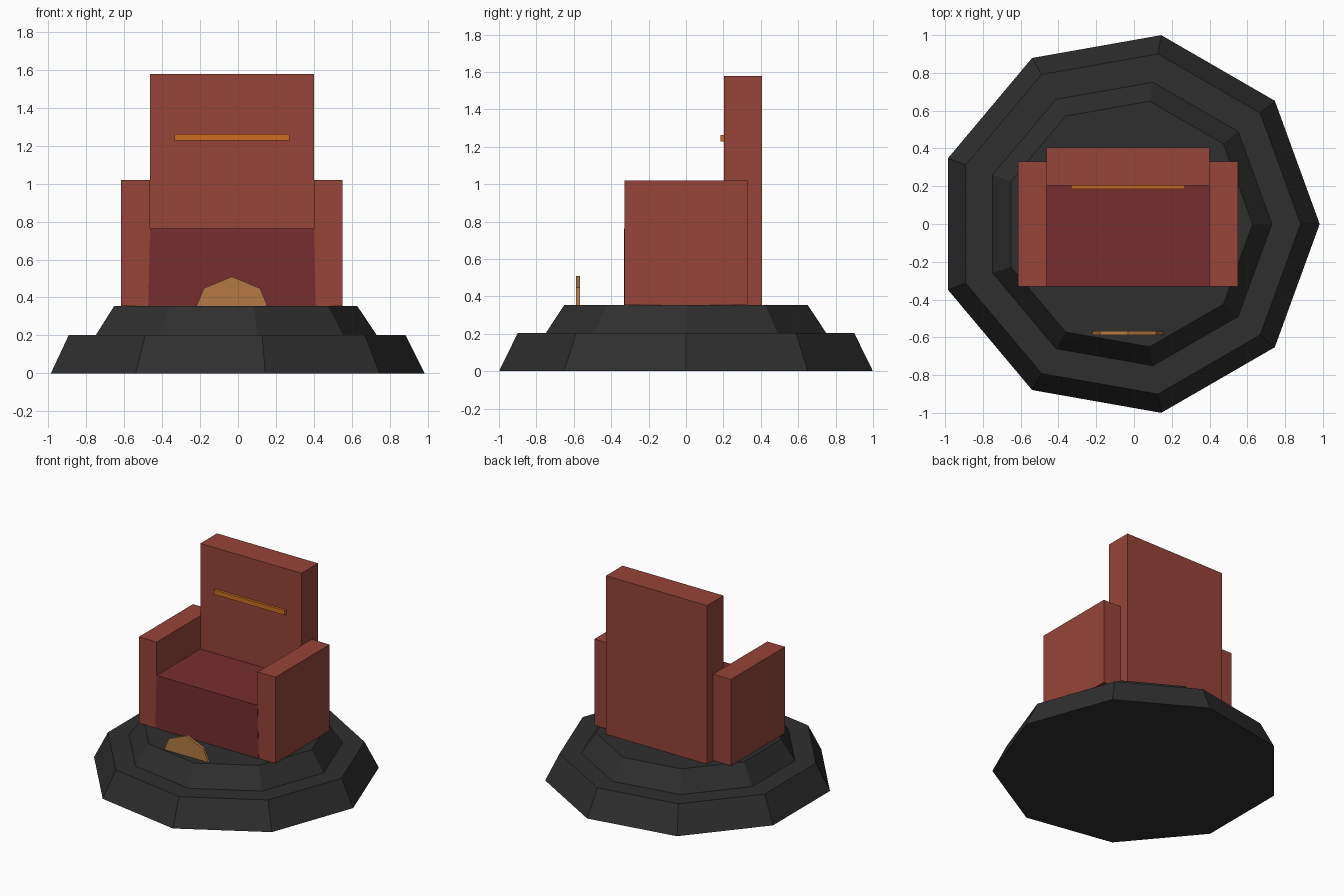
import bpy, bmesh, math

if "Cube" in bpy.data.objects:
    bpy.data.objects.remove(bpy.data.objects["Cube"], do_unlink=True)

CX = -0.032      # shared centre line of base and chair
DECK = 0.355     # top of the upper step


def material(name, r, g, b):
    m = bpy.data.materials.new(name)
    m.use_nodes = True
    m.diffuse_color = (r, g, b, 1)
    m.node_tree.nodes["Principled BSDF"].inputs["Base Color"].default_value = (r, g, b, 1)
    return m


stone = material("dark stone", 0.028, 0.028, 0.028)
red = material("brick red", 0.305, 0.058, 0.04)
maroon = material("maroon cushion", 0.185, 0.027, 0.03)
orange = material("orange trim", 0.6, 0.155, 0.015)
bronze = material("tan bronze", 0.46, 0.195, 0.056)


def finish(name, bm, mat):
    bmesh.ops.recalc_face_normals(bm, faces=bm.faces)
    mesh = bpy.data.meshes.new(name)
    bm.to_mesh(mesh)
    bm.free()
    mesh.materials.append(mat)
    obj = bpy.data.objects.new(name, mesh)
    bpy.context.collection.objects.link(obj)
    return obj


def box(name, mat, x0, x1, y0, y1, z0, z1, flare=0.0):
    """Box between limits (x from the centre line), optionally wider at the bottom."""
    bm = bmesh.new()
    bmesh.ops.create_cube(bm, size=1)
    for v in bm.verts:
        side = math.copysign(1, v.co.x)
        low = v.co.z < 0
        v.co.x = CX + (x1 if side > 0 else x0) + (side * flare if low else 0)
        v.co.y = y1 if v.co.y > 0 else y0
        v.co.z = z0 if low else z1
    return finish(name, bm, mat)


def step(name, r_low, r_high, z0, z1):
    """Nine-sided tapered step with a corner pointing to +x."""
    bm = bmesh.new()
    rings = []
    for r, z in ((r_low, z0), (r_high, z1)):
        angles = [math.tau * i / 9 for i in range(9)]
        rings.append([bm.verts.new((CX + r * math.cos(a), r * math.sin(a), z)) for a in angles])
    low, high = rings
    bm.faces.new(low)
    bm.faces.new(high)
    for i in range(9):
        j = (i + 1) % 9
        bm.faces.new((low[i], low[j], high[j], high[i]))
    return finish(name, bm, stone)


# Stepped base
step("lower_step", 1.015, 0.914, 0, 0.203)
step("upper_step", 0.762, 0.66, 0.203, DECK)

# Chair
box("backrest", red, -0.431, 0.431, 0.203, 0.405, DECK, 1.578)
box("seat", maroon, -0.431, 0.431, -0.332, 0.203, DECK, 0.763, flare=0.01)
for name, side in (("left_armrest", 1), ("right_armrest", -1)):
    inner, outer = sorted((side * 0.431, side * 0.583))
    box(name, red, inner, outer, -0.33, 0.33, DECK, 1.02)

# Trim bar across the backrest
box("backrest_trim", orange, -0.302, 0.302, 0.184, 0.204, 1.227, 1.262)

# Half-sunk eight-sided medallion in front of the seat
bm = bmesh.new()
bmesh.ops.create_cone(bm, cap_ends=True, segments=8, radius1=0.21, radius2=0.21, depth=0.02)
for v in bm.verts:
    x, y, z = v.co
    v.co = (CX + x, z - 0.577, y + 0.3)
finish("medallion", bm, bronze)
